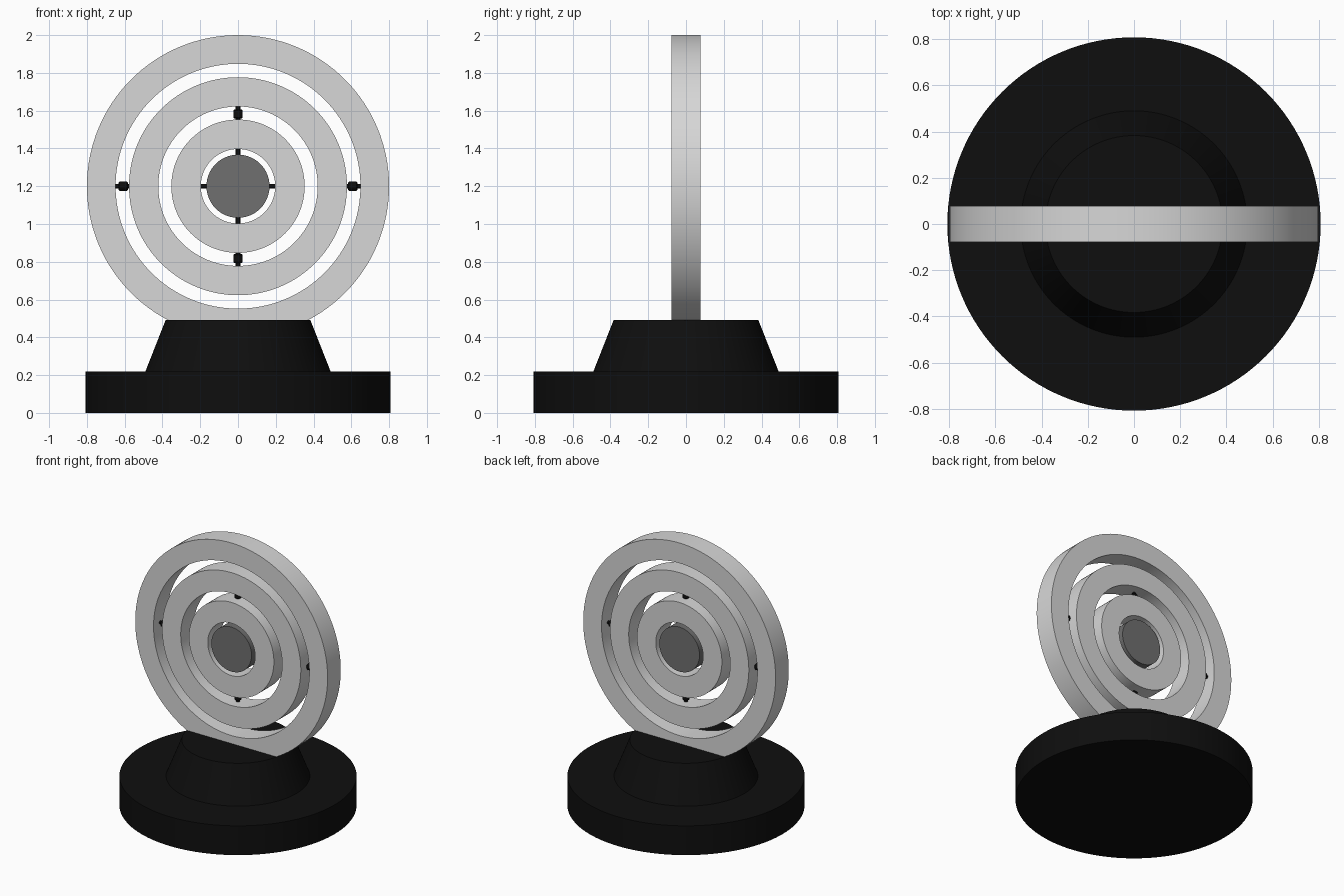
import bpy, math
from mathutils import Matrix, Vector

if "Cube" in bpy.data.objects:
    bpy.data.objects.remove(bpy.data.objects["Cube"])

CENTRE = Vector((0, 0, 1.2))
HALF = 0.078


def material(name, value):
    m = bpy.data.materials.new(name)
    m.diffuse_color = (value, value, value, 1)
    m.use_nodes = True
    m.node_tree.nodes["Principled BSDF"].inputs["Base Color"].default_value = m.diffuse_color
    return m


silver = material("silver", 0.68)
grey = material("dark_grey", 0.16)
black = material("black", 0.0045)


def lathe(name, profile, mat, matrix=Matrix(), seg=128, closed=False):
    """Spin (radius, height) points round local z; open profiles get end caps."""
    n = len(profile)
    verts, faces = [], []
    for i in range(seg):
        a = 2 * math.pi * i / seg
        verts += [matrix @ Vector((r * math.cos(a), r * math.sin(a), h)) for r, h in profile]
    for i in range(seg):
        j = (i + 1) % seg
        for k in range(n if closed else n - 1):
            l = (k + 1) % n
            faces.append((i * n + k, j * n + k, j * n + l, i * n + l))
    if not closed:
        faces.append([i * n for i in reversed(range(seg))])
        faces.append([i * n + n - 1 for i in range(seg)])
    me = bpy.data.meshes.new(name)
    me.from_pydata(verts, [], faces)
    me.materials.append(mat)
    ob = bpy.data.objects.new(name, me)
    bpy.context.collection.objects.link(ob)
    bpy.ops.object.select_all(action='DESELECT')
    ob.select_set(True)
    bpy.context.view_layer.objects.active = ob
    bpy.ops.object.shade_smooth_by_angle(angle=math.radians(30))
    return ob


# Stand
lathe("base", [(0.808, 0), (0.808, 0.22)], black)
lathe("pedestal", [(0.49, 0.22), (0.383, 0.492)], black)

# Rings facing the front
upright = Matrix.Translation(CENTRE) @ Matrix.Rotation(math.pi / 2, 4, 'X')
for name, ri, ro in (("outer_ring", 0.648, 0.80),
                     ("middle_ring", 0.422, 0.577),
                     ("inner_ring", 0.197, 0.353)):
    lathe(name, [(ri, -HALF), (ro, -HALF), (ro, HALF), (ri, HALF)], silver, upright, closed=True)

# Centre disc
lathe("core", [(0.167, -HALF), (0.167, HALF)], grey, upright)


def outward(angle):
    # local z points outward from the ring centre in the xz plane
    return Matrix.Translation(CENTRE) @ Matrix.Rotation(angle, 4, 'Y')


def pivot(name, inner, outer, angle):
    # thin rod with a wider chamfered collar
    a, b = inner + 0.011, outer - 0.015
    prof = [(0.012, inner - 0.01), (0.012, a - 0.006), (0.018, a - 0.006), (0.025, a),
            (0.025, b - 0.006), (0.018, b), (0.012, b), (0.012, outer + 0.01)]
    lathe(name, prof, black, outward(angle), seg=24)


# Pivots between rings
for s, side in ((1, "right"), (-1, "left")):
    pivot("outer_pivot_" + side, 0.577, 0.648, s * math.pi / 2)
for a, side in ((0, "top"), (math.pi, "bottom")):
    pivot("inner_pivot_" + side, 0.353, 0.422, a)

# Four thin pins holding the core
for i in range(4):
    lathe("core_pin_%d" % (i + 1), [(0.012, 0.155), (0.012, 0.205)], black,
          outward(i * math.pi / 2), seg=16)
